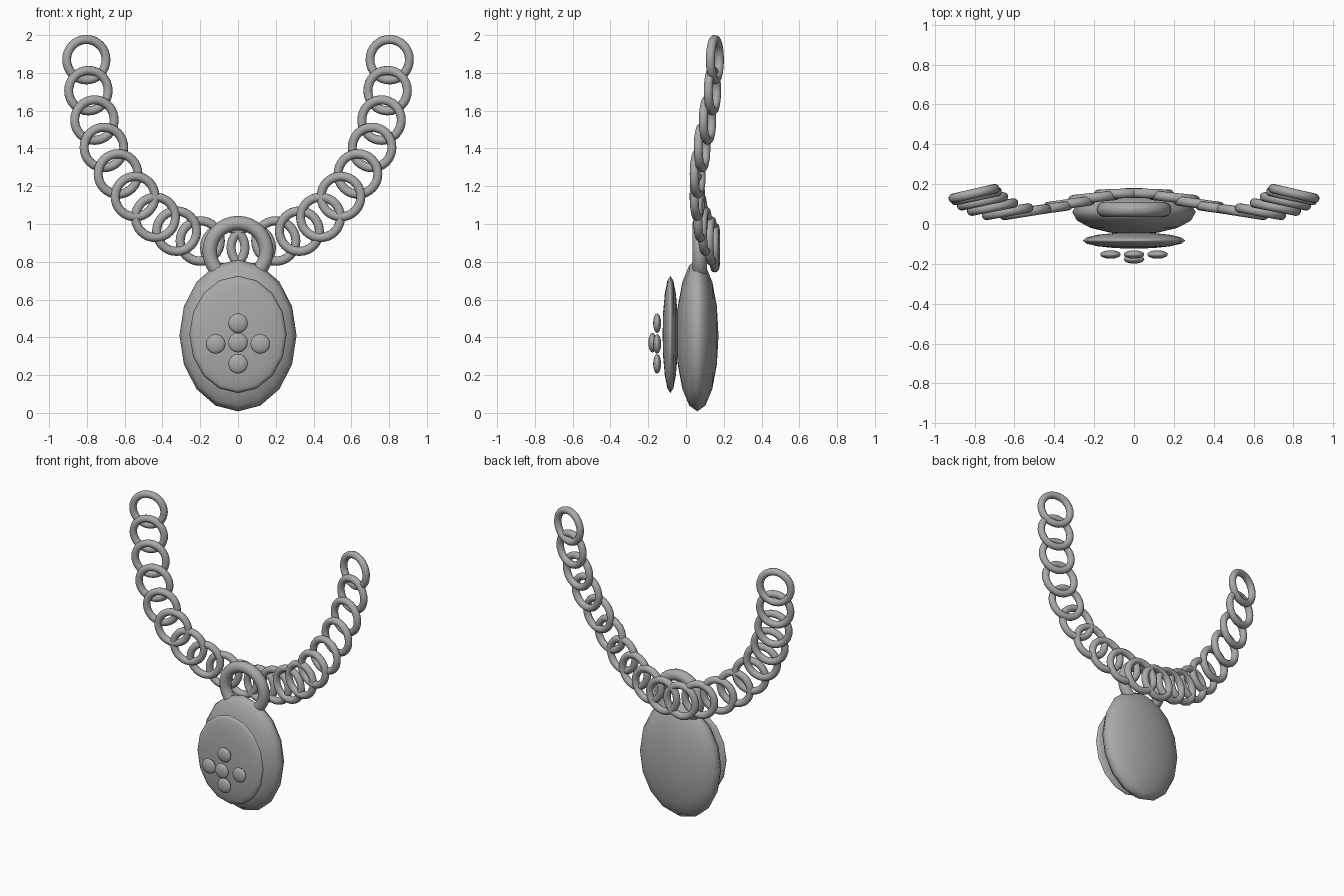
import bpy
from math import radians

cube = bpy.data.objects.get("Cube")
if cube:
    bpy.data.objects.remove(cube, do_unlink=True)

metal = bpy.data.materials.new("grey metal")
metal.use_nodes = True
GREY = (0.4, 0.4, 0.4, 1)
metal.diffuse_color = GREY
metal.node_tree.nodes["Principled BSDF"].inputs["Base Color"].default_value = GREY


def finish(name):
    ob = bpy.context.object
    ob.name = name
    ob.data.materials.append(metal)
    bpy.ops.object.shade_smooth()
    return ob


def disc(name, loc, rx, ry, rz):
    """Flattened sphere with its pole facing the front."""
    bpy.ops.mesh.primitive_uv_sphere_add(segments=16, ring_count=8, radius=1,
                                         location=loc, rotation=(radians(90), 0, 0))
    bpy.context.object.scale = (rx, rz, ry)
    return finish(name)


def ring(name, loc, major, minor, yaw=0):
    """Round ring facing the front, turned about the vertical."""
    bpy.ops.mesh.primitive_torus_add(major_radius=major, minor_radius=minor,
                                     major_segments=32, minor_segments=12,
                                     location=loc, rotation=(radians(90), 0, radians(yaw)))
    return finish(name)


# Pendant
disc("pendant_body", (0, 0.06, 0.41), 0.31, 0.112, 0.402)
disc("pendant_plate", (0, -0.083, 0.415), 0.257, 0.041, 0.31)

# Raised studs in a cross
disc("stud_centre", (0, -0.178, 0.372), 0.052, 0.021, 0.052)
for name, x, z in (("top", 0, 0.475), ("bottom", 0, 0.26),
                   ("left", 0.118, 0.365), ("right", -0.118, 0.365)):
    disc("stud_" + name, (x, -0.153, z), 0.052, 0.021, 0.052)

# Hanging ring between pendant and chain
ring("bail_ring", (0, 0.073, 0.855), 0.15, 0.038)

# Chain links from the middle outwards: x, y, z, yaw
LINKS = [(0.07, 0.153, 0.875, -2), (0.2, 0.133, 0.91, -6),
         (0.325, 0.102, 0.962, -8), (0.437, 0.077, 1.035, -8),
         (0.545, 0.06, 1.145, -9), (0.635, 0.062, 1.265, -10),
         (0.71, 0.085, 1.405, -11), (0.76, 0.114, 1.55, -12),
         (0.792, 0.14, 1.706, -12), (0.803, 0.153, 1.87, -13)]
for side, s in (("left", 1), ("right", -1)):
    for i, (x, y, z, yaw) in enumerate(LINKS):
        ring(f"chain_link_{side}_{i + 1}", (s * x, y, z), 0.107, 0.024, s * yaw)
